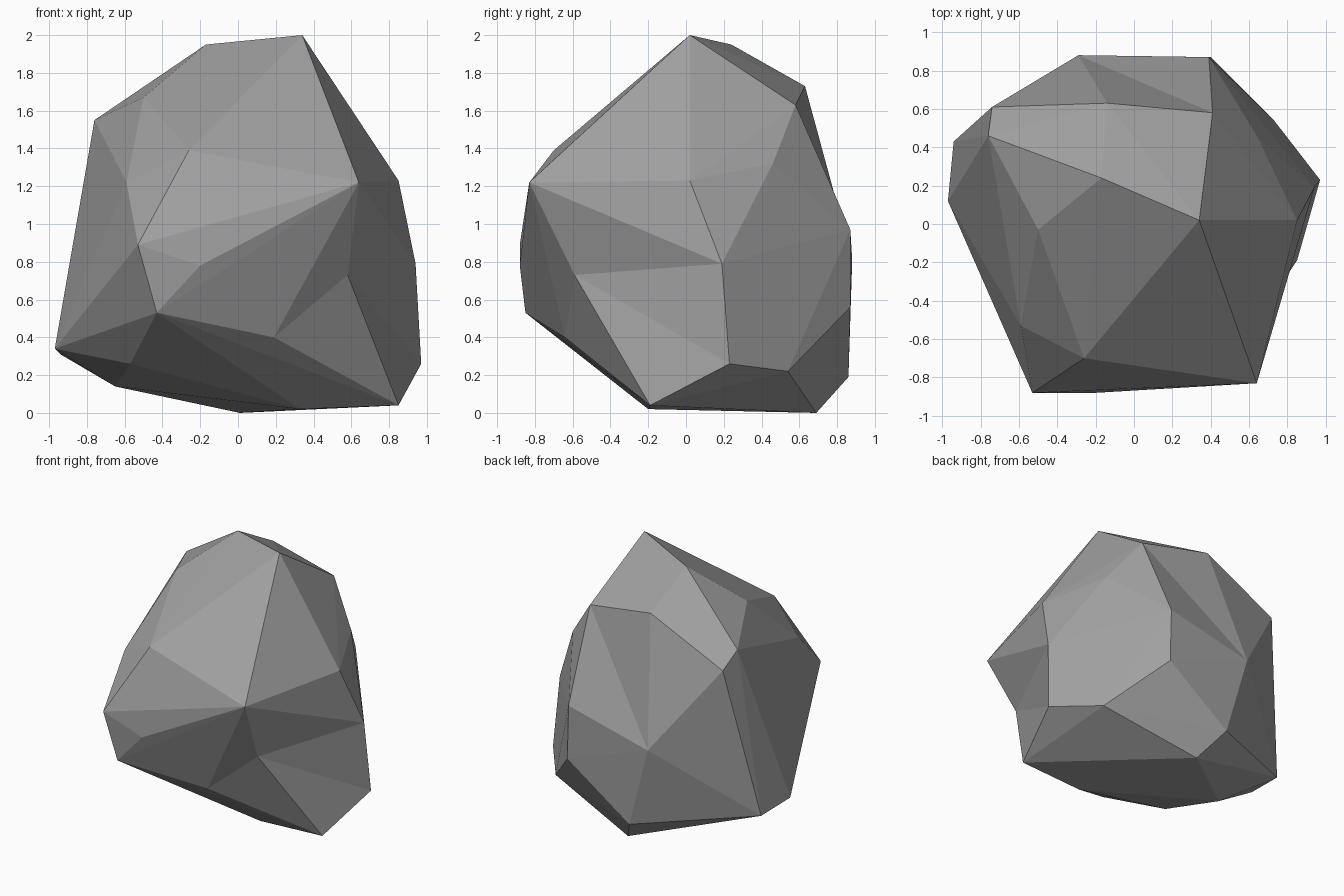
import bpy
import bmesh

default_cube = bpy.data.objects.get("Cube")
if default_cube:
    bpy.data.objects.remove(default_cube, do_unlink=True)

# Corner points of the rock, grouped from the crown down to the foot
corners = {
    # crown
    "peak": (0.34, 0.02, 2.0),
    "crown_right": (-0.17, 0.24, 1.95),
    "crown_back": (-0.14, 0.63, 1.73),
    "crown_back_left": (0.41, 0.58, 1.63),
    "crown_front": (-0.50, -0.03, 1.67),
    "shoulder_right": (-0.76, 0.46, 1.55),
    "shoulder_back": (-0.74, 0.61, 1.44),
    # front face
    "brow": (-0.26, -0.70, 1.39),
    "brow_left": (0.64, -0.83, 1.22),
    "brow_right": (-0.59, -0.53, 1.22),
    "nose_right": (-0.53, -0.88, 0.89),
    "nose": (-0.20, -0.88, 0.78),
    "chin": (-0.43, -0.85, 0.53),
    "chin_left": (0.19, -0.64, 0.40),
    # side at +x
    "side_upper": (0.85, 0.02, 1.23),
    "side_back": (0.64, 0.46, 1.32),
    "side_middle": (0.94, 0.19, 0.79),
    "side_lower": (0.97, 0.23, 0.26),
    "side_foot": (0.73, 0.54, 0.22),
    # back face
    "back_middle": (-0.29, 0.88, 0.81),
    "back_upper": (0.39, 0.87, 0.97),
    "back_lower": (0.40, 0.87, 0.56),
    "back_foot": (-0.12, 0.86, 0.19),
    # side at -x
    "flank_front": (-0.97, 0.12, 0.34),
    "flank_back": (-0.94, 0.43, 0.31),
    # underside
    "foot_left": (0.85, -0.19, 0.04),
    "foot_front": (0.33, -0.20, 0.02),
    "foot_back": (0.01, 0.69, 0.0),
    "foot_right": (-0.65, 0.14, 0.14),
    "foot_front_right": (-0.57, -0.34, 0.26),
}

bm = bmesh.new()
points = {name: bm.verts.new(co) for name, co in corners.items()}

# Chipped boulder: a hull around all corners
hull = bmesh.ops.convex_hull(bm, input=list(bm.verts))
loose = [v for v in hull["geom_interior"] if isinstance(v, bmesh.types.BMVert)]
points = {name: v for name, v in points.items() if v not in loose}
if loose:
    bmesh.ops.delete(bm, geom=loose, context="VERTS")


def hollow(centre, ring, closed):
    """Replace the faces spanned by the ring with a fan around the centre."""
    rim = [points[name] for name in ring]
    region = set(rim) | {centre}
    old = [f for f in bm.faces if set(f.verts) <= region]
    bmesh.ops.delete(bm, geom=old, context="FACES_ONLY")
    ends = rim[1:] + rim[:1] if closed else rim[1:]
    for a, b in zip(rim, ends):
        bm.faces.new((centre, a, b))
    stray = [e for e in bm.edges if not e.link_faces]
    bmesh.ops.delete(bm, geom=stray, context="EDGES")


# Broken notch low on the front corner
notch = bm.verts.new((0.58, -0.59, 0.73))
hollow(notch, ["brow_left", "chin_left", "foot_left", "side_lower", "side_middle"], True)

# Shallow crease below the crown at the back
hollow(points["crown_back_left"], ["crown_back", "back_middle", "back_upper"], False)

bmesh.ops.recalc_face_normals(bm, faces=list(bm.faces))
mesh = bpy.data.meshes.new("rock")
bm.to_mesh(mesh)
bm.free()
rock = bpy.data.objects.new("rock", mesh)
bpy.context.collection.objects.link(rock)

# Plain grey stone
stone = bpy.data.materials.new("grey_stone")
stone.use_nodes = True
colour = (0.35, 0.35, 0.35, 1.0)
stone.diffuse_color = colour
stone.node_tree.nodes["Principled BSDF"].inputs["Base Color"].default_value = colour
mesh.materials.append(stone)
